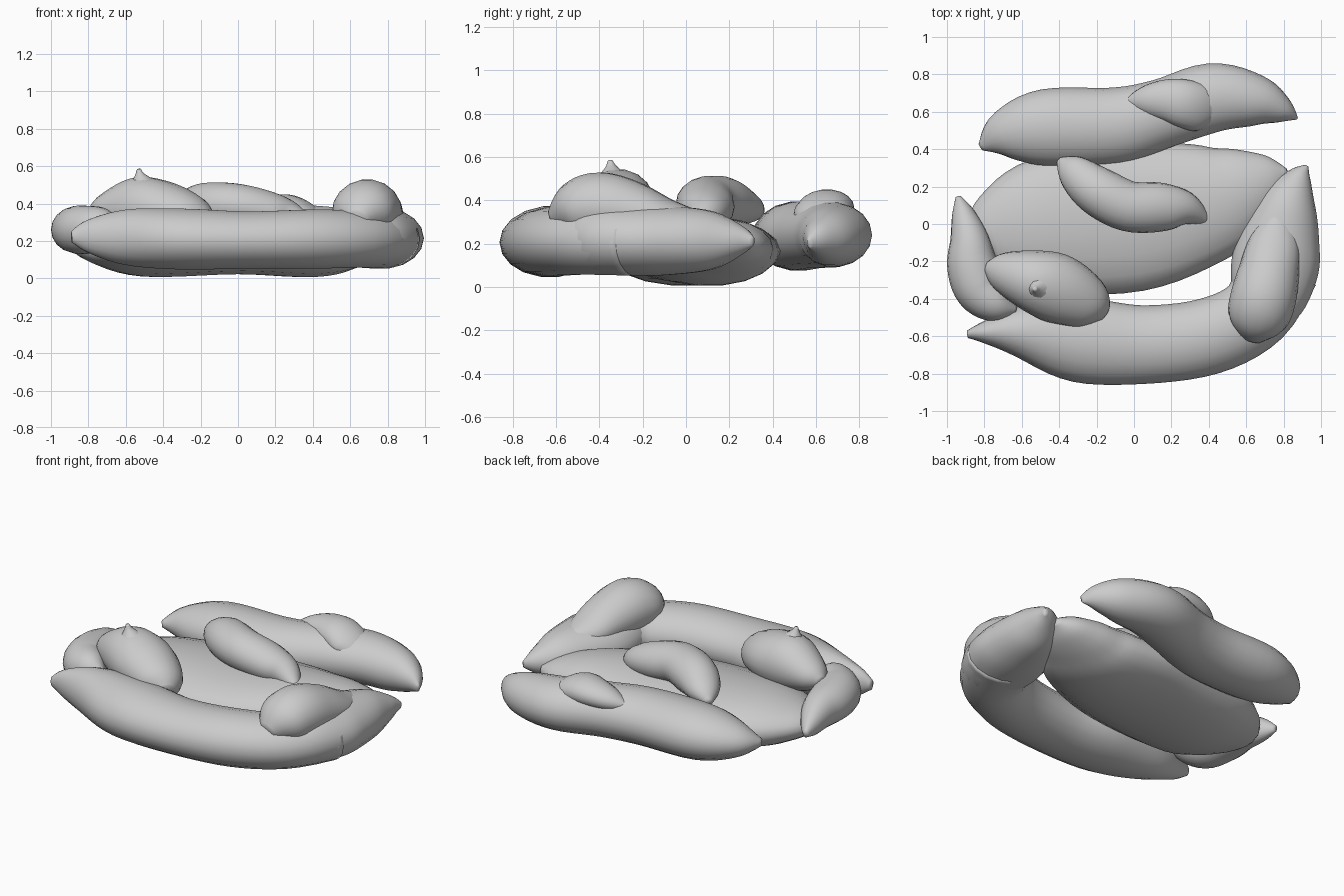
import bpy, bmesh, math
from mathutils import Vector


def spline(keys, per):
    # Smooth interpolation through (x, y, z, half_width, half_height) keys
    out = []
    n = len(keys)
    for i in range(n - 1):
        p = [keys[max(0, min(n - 1, i + k))] for k in (-1, 0, 1, 2)]
        for s in range(per):
            t = s / per
            out.append([0.5 * (2 * b + (c - a) * t + (2*a - 5*b + 4*c - d) * t*t
                               + (3*b - a - 3*c + d) * t**3) for a, b, c, d in zip(*p)])
    out.append(list(keys[-1]))
    return out


def pod(name, keys, sides=18, per=5):
    # Tapered, curved body with elliptical sections and closed ends
    pts = spline(keys, per)
    bm = bmesh.new()
    rings = []
    for i, (x, y, z, w, h) in enumerate(pts):
        a, b = pts[max(i - 1, 0)], pts[min(i + 1, len(pts) - 1)]
        tan = (Vector(b[:3]) - Vector(a[:3])).normalized()
        side = tan.cross(Vector((0, 0, 1))).normalized()
        up = side.cross(tan)
        w, h = max(w, 0.008), max(h, 0.008)
        rings.append([bm.verts.new(Vector((x, y, z))
                      + side * w * math.cos(2 * math.pi * k / sides)
                      + up * h * math.sin(2 * math.pi * k / sides)) for k in range(sides)])
    for r, q in zip(rings, rings[1:]):
        for k in range(sides):
            j = (k + 1) % sides
            bm.faces.new((r[k], r[j], q[j], q[k]))
    bm.faces.new(rings[0])
    bm.faces.new(rings[-1])
    bmesh.ops.recalc_face_normals(bm, faces=bm.faces)
    me = bpy.data.meshes.new(name)
    bm.to_mesh(me)
    bm.free()
    ob = bpy.data.objects.new(name, me)
    bpy.context.collection.objects.link(ob)
    me.shade_smooth()
    return ob


# Lower layer: wide centre body with bodies around it
pod("centre_pod", [(-.84, -.1, .2, .06, .05), (-.76, -.06, .18, .22, .1), (-.5, -.01, .165, .36, .158),
                   (0, .04, .17, .4, .15), (.4, .115, .165, .32, .16), (.6, .19, .18, .23, .13),
                   (.74, .25, .19, .13, .08), (.82, .28, .2, .02, .02)])
pod("back_pod", [(-.82, .41, .22, .02, .02), (-.7, .475, .23, .13, .1), (-.48, .515, .235, .205, .155),
                 (-.1, .525, .235, .205, .16), (.15, .59, .24, .185, .155), (.42, .675, .24, .185, .15),
                 (.65, .66, .23, .14, .13), (.79, .61, .22, .075, .08), (.87, .565, .2, .008, .02)])
# Front body sweeps round the right side and ends in a point
pod("front_pod", [(-.89, -.59, .22, .02, .03), (-.8, -.58, .225, .06, .09), (-.6, -.575, .22, .145, .15),
                  (-.3, -.62, .21, .225, .165), (.05, -.645, .205, .21, .155), (.4, -.6, .21, .205, .16),
                  (.65, -.47, .21, .2, .155), (.77, -.24, .21, .22, .16)])
pod("right_pod", [(.925, .31, .21, .01, .02), (.885, .25, .215, .07, .07), (.83, .12, .215, .15, .135),
                  (.785, -.06, .215, .21, .16), (.755, -.22, .215, .235, .165), (.72, -.4, .22, .2, .16),
                  (.68, -.52, .22, .12, .12), (.65, -.6, .22, .04, .04)])
pod("left_pod", [(-.94, .145, .2, .015, .02), (-.915, .06, .22, .06, .07), (-.88, -.08, .25, .105, .11),
                 (-.865, -.22, .26, .135, .125), (-.82, -.35, .26, .135, .13),
                 (-.72, -.43, .28, .1, .1), (-.63, -.46, .28, .02, .03)])

# Upper layer: small pods lying on top
pod("upper_right_pod", [(.78, .06, .3, .05, .05), (.755, -.08, .315, .13, .09), (.725, -.24, .345, .16, .14),
                        (.69, -.4, .37, .175, .16), (.655, -.52, .35, .155, .13),
                        (.63, -.61, .31, .06, .05)])
pod("upper_centre_pod", [(-.4, .34, .33, .02, .02), (-.33, .285, .36, .09, .07), (-.2, .18, .385, .13, .12),
                         (-.03, .095, .39, .135, .12), (.15, .09, .36, .13, .11),
                         (.28, .08, .33, .09, .08), (.4, .015, .28, .02, .02)])
pod("upper_left_pod", [(-.79, -.23, .35, .03, .03), (-.72, -.25, .36, .1, .09), (-.55, -.3, .375, .165, .165),
                       (-.4, -.35, .365, .185, .155), (-.24, -.43, .32, .14, .12), (-.17, -.48, .29, .06, .06)])
pod("upper_left_tip", [(-.51, -.34, .49, .09, .09), (-.525, -.346, .55, .03, .03),
                       (-.53, -.35, .585, .01, .01)], 10, 3)
pod("upper_back_pod", [(-.04, .65, .33, .02, .02), (.06, .66, .35, .08, .06), (.18, .66, .365, .115, .08),
                       (.28, .64, .36, .13, .085), (.38, .61, .32, .12, .07), (.46, .57, .27, .03, .03)])
